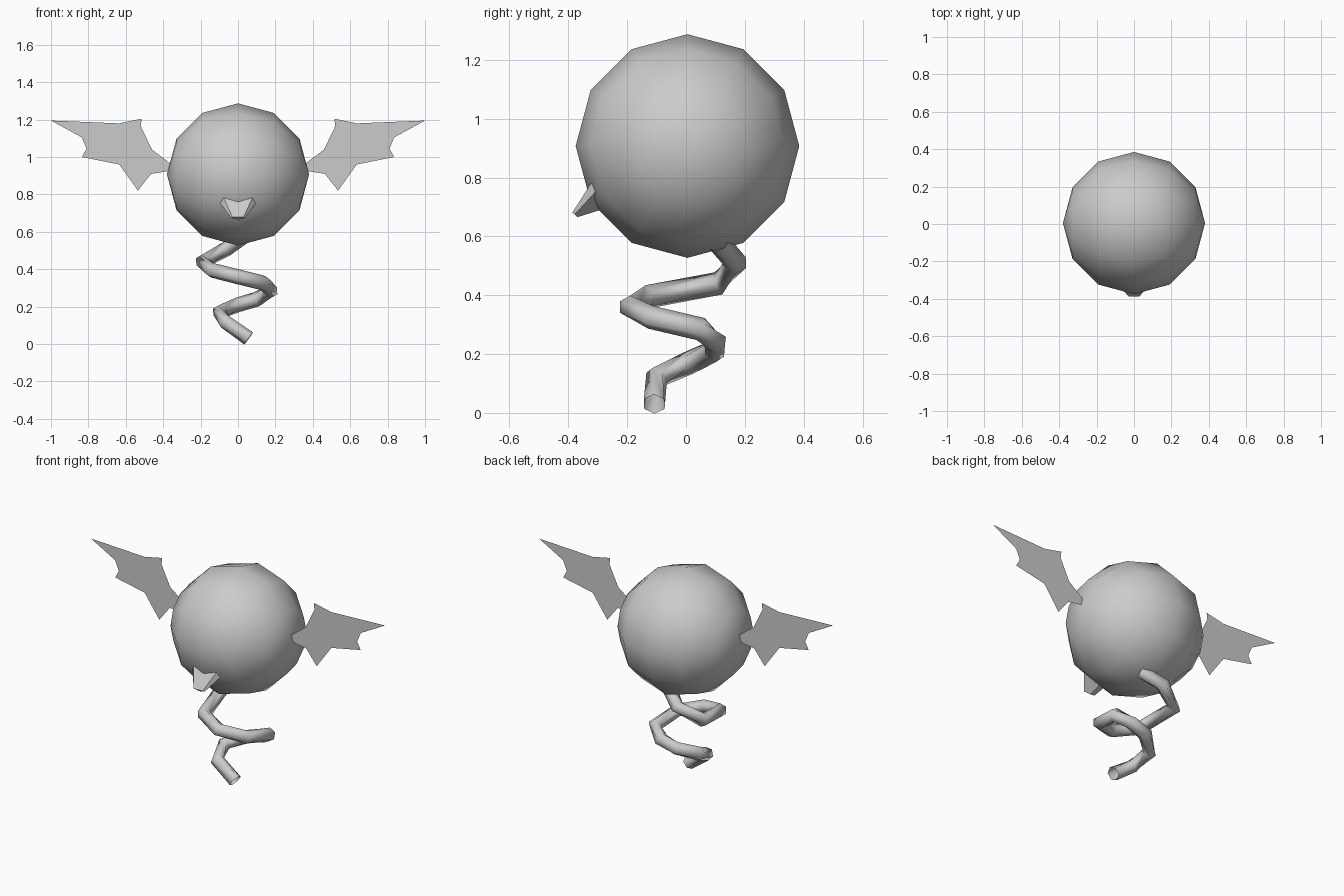
import bpy
import bmesh
import math
from mathutils import Vector

if "Cube" in bpy.data.objects:
    bpy.data.objects.remove(bpy.data.objects["Cube"], do_unlink=True)

# Single grey colour
grey = bpy.data.materials.new("plain_grey")
grey.use_nodes = True
tone = (0.6, 0.6, 0.6, 1)
grey.diffuse_color = tone
grey.node_tree.nodes["Principled BSDF"].inputs["Base Color"].default_value = tone


def add_mesh(name, bm):
    mesh = bpy.data.meshes.new(name)
    bm.to_mesh(mesh)
    bm.free()
    mesh.materials.append(grey)
    obj = bpy.data.objects.new(name, mesh)
    bpy.context.collection.objects.link(obj)
    return obj


def smooth(obj):
    for face in obj.data.polygons:
        face.use_smooth = True


# Round body, poles at the sides
bpy.ops.mesh.primitive_uv_sphere_add(
    segments=12, ring_count=6, radius=0.38,
    location=(0, 0.005, 0.907), rotation=(0, math.pi / 2, 0))
body = bpy.context.object
body.name = "body"
body.data.materials.append(grey)
smooth(body)

# Flat ragged wings
wing_outline = [(1.0, 1.195), (0.635, 1.18), (0.515, 1.205), (0.52, 1.165),
                (0.46, 1.04), (0.36, 0.965), (0.37, 0.925), (0.465, 0.91),
                (0.535, 0.82), (0.635, 0.96), (0.835, 1.0), (0.81, 1.045),
                (0.835, 1.105)]
for name, side in (("left_wing", 1), ("right_wing", -1)):
    bm = bmesh.new()
    verts = [bm.verts.new((side * x, 0, z)) for x, z in wing_outline]
    face = bm.faces.new(verts)
    face.normal_update()
    if face.normal.y > 0:
        face.normal_flip()
    bmesh.ops.triangulate(bm, faces=[face])
    add_mesh(name, bm)

# Blunt beak lofted from a wide base to a narrow tip
base = [(-0.085, -0.31, 0.80), (0.085, -0.31, 0.80), (0.105, -0.295, 0.765),
        (0, -0.29, 0.69), (-0.105, -0.295, 0.765)]
tip = [(-0.03, -0.387, 0.68), (0.03, -0.387, 0.68), (0.037, -0.378, 0.675),
       (0, -0.37, 0.665), (-0.037, -0.378, 0.675)]
bm = bmesh.new()
rings = [[bm.verts.new(p) for p in ring] for ring in (base, tip)]
for i in range(5):
    j = (i + 1) % 5
    bm.faces.new((rings[0][i], rings[0][j], rings[1][j], rings[1][i]))
for ring in rings:
    bm.faces.new(ring)
bmesh.ops.recalc_face_normals(bm, faces=bm.faces)
add_mesh("beak", bm)

# Corkscrew tail: hexagonal tube, open at the end
path = [(0.04, 0.11, 0.58), (-0.06, 0.17, 0.51), (-0.19, 0.11, 0.44),
        (-0.14, -0.13, 0.395), (0, -0.19, 0.36), (0.14, -0.12, 0.325),
        (0.175, 0.05, 0.285), (0.1, 0.1, 0.24), (0, 0.095, 0.21),
        (-0.1, 0.01, 0.17), (-0.07, -0.1, 0.12), (0.057, -0.108, 0.03)]
path = [Vector(p) for p in path]
sides, radius = 6, 0.04
bm = bmesh.new()
previous = None
for i, p in enumerate(path):
    along = (path[min(i + 1, len(path) - 1)] - path[max(i - 1, 0)]).normalized()
    across = along.cross(Vector((0, 0, 1))).normalized()
    up = across.cross(along)
    ring = []
    for k in range(sides):
        a = math.tau * k / sides + math.pi / 6
        ring.append(bm.verts.new(p + radius * (math.cos(a) * across + math.sin(a) * up)))
    if previous:
        for k in range(sides):
            n = (k + 1) % sides
            bm.faces.new((previous[k], previous[n], ring[n], ring[k]))
    previous = ring
bmesh.ops.recalc_face_normals(bm, faces=bm.faces)
tail = add_mesh("tail", bm)
smooth(tail)
